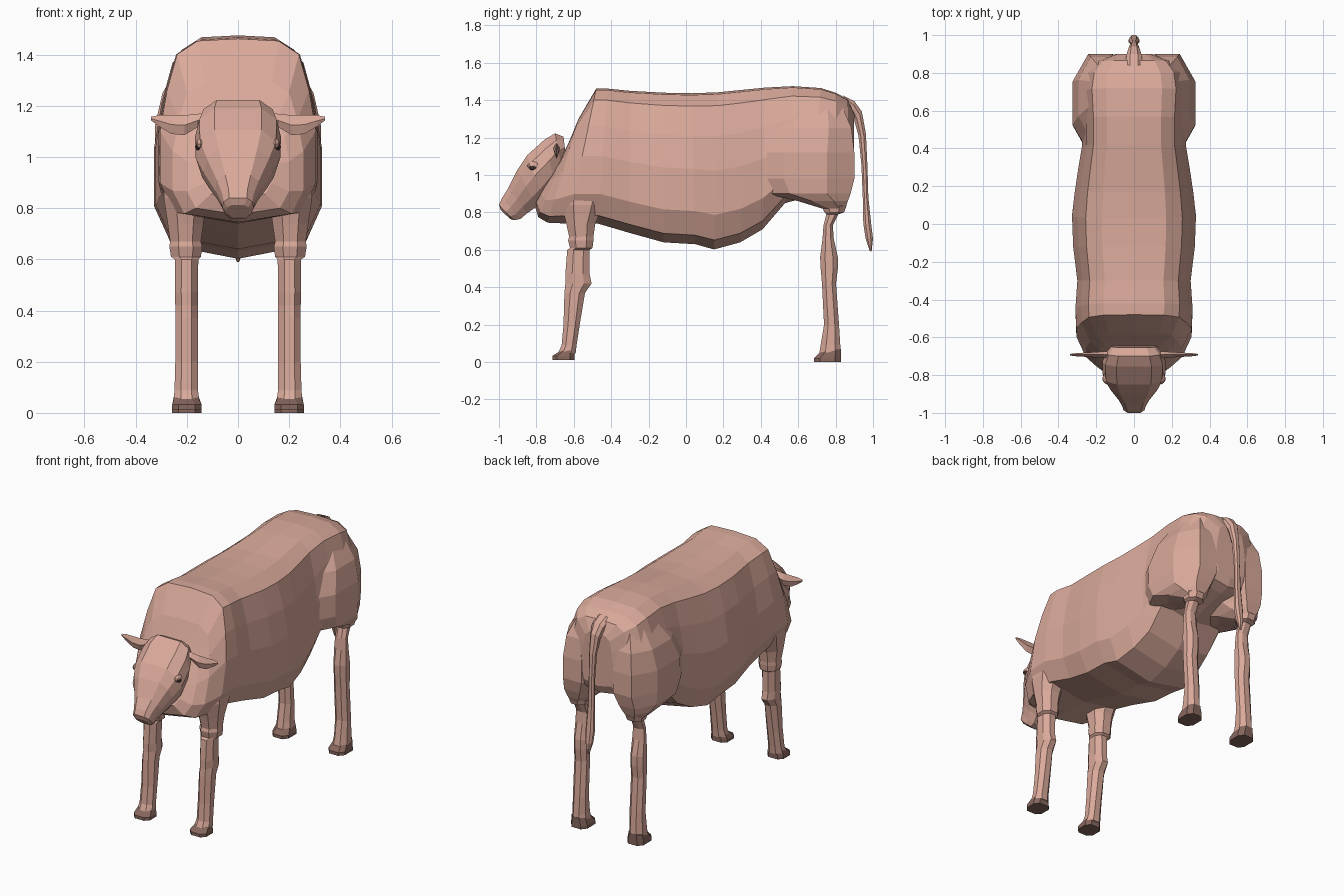
import bpy, bmesh
from mathutils import Vector


def material(name, rgb):
    m = bpy.data.materials.new(name)
    m.diffuse_color = (*rgb, 1)
    return m


HIDE = material("pink_hide", (0.70, 0.40, 0.325))
HOOF = material("brown_hoof", (0.24, 0.135, 0.11))
DARK = material("dark_eye", (0.06, 0.03, 0.025))


def finish(name, bm, mat, mirror=False):
    bmesh.ops.recalc_face_normals(bm, faces=bm.faces)
    me = bpy.data.meshes.new(name)
    bm.to_mesh(me)
    bm.free()
    me.materials.append(mat)
    ob = bpy.data.objects.new(name, me)
    bpy.context.collection.objects.link(ob)
    if mirror:
        ob.modifiers.new("mirror", 'MIRROR')
    return ob


def loft(name, rings, mat, mirror=False):
    """Skin a list of equal-length rings and cap both ends."""
    bm = bmesh.new()
    vr = [[bm.verts.new(p) for p in r] for r in rings]
    n = len(vr[0])
    for a, b in zip(vr, vr[1:]):
        for i in range(n):
            j = (i + 1) % n
            bm.faces.new((a[i], a[j], b[j], b[i]))
    bm.faces.new(vr[0])
    bm.faces.new(vr[-1])
    return finish(name, bm, mat, mirror)


def section(top, bottom, w, profile):
    """Symmetric ring between two (y, z) points; profile holds (fraction down, width share)."""
    t, b = Vector((0, *top)), Vector((0, *bottom))
    right = [t.lerp(b, f) + Vector((s * w, 0, 0)) for f, s in profile]
    left = [Vector((-p.x, p.y, p.z)) for p in reversed(right) if p.x > 1e-6]
    return right + left


def oct_ring(z, y0, y1, x0, x1, c=0.28, tilt=0.0):
    """Horizontal chamfered ring; tilt lowers the front edge."""
    dx, dy = (x1 - x0) * c, (y1 - y0) * c
    pts = [(x0 + dx, y0), (x1 - dx, y0), (x1, y0 + dy), (x1, y1 - dy),
           (x1 - dx, y1), (x0 + dx, y1), (x0, y1 - dy), (x0, y0 + dy)]
    return [(x, y, z - tilt * (y1 - y) / (y1 - y0)) for x, y in pts]


# Body: neck, barrel, belly and rump
barrel = [(0, 0), (.012, .52), (.085, .78), (.28, .91), (.5, 1), (.78, 1), (.94, .82), (1, 0)]
body = [
    ((-.66, 1.10), (-.81, .84), .13),
    ((-.62, 1.19), (-.79, .775), .20),
    ((-.575, 1.30), (-.74, .745), .255),
    ((-.48, 1.462), (-.63, .74), .305),
    ((-.42, 1.462), (-.47, .74), .31),
    ((-.30, 1.45), (-.30, .69), .30),
    ((-.12, 1.44), (-.12, .64), .322),
    ((.03, 1.437), (.05, .63), .328),
    ((.17, 1.442), (.15, .602), .315),
    ((.30, 1.455), (.29, .64), .295),
    ((.42, 1.467), (.41, .71), .275),
    ((.57, 1.475), (.53, .85), .275),
    ((.72, 1.465), (.68, .89), .285),
    ((.80, 1.44), (.81, .92), .27),
    ((.865, 1.405), (.87, .94), .21),
    ((.90, 1.33), (.895, .99), .11),
]
loft("body", [section(t, b, w, barrel) for t, b, w in body], HIDE)

# Haunches
haunch = [
    (1.38, .56, .83, .08, .22), (1.25, .45, .885, .06, .295),
    (1.12, .38, .90, .03, .325), (.98, .375, .90, .03, .325),
    (.90, .43, .88, .07, .318), (.86, .60, .865, .10, .295), (.82, .73, .85, .145, .26),
]
loft("haunch", [oct_ring(*r) for r in haunch], HIDE, True)

# Front legs with shoulder, cuff and knee
front = [
    (1.00, -.66, -.40, .10, .285), (.84, -.665, -.44, .12, .29),
    (.74, -.64, -.485, .135, .275), (.67, -.625, -.495, .145, .265),
    (.65, -.63, -.495, .14, .268), (.61, -.62, -.50, .145, .262),
    (.60, -.635, -.515, .155, .247), (.47, -.645, -.515, .157, .247),
    (.42, -.645, -.505, .157, .245), (.37, -.65, -.54, .157, .245),
    (.20, -.655, -.568, .157, .245), (.09, -.665, -.585, .157, .248),
    (.045, -.685, -.59, .15, .252),
]
loft("front_leg", [oct_ring(*r) for r in front], HIDE, True)

# Hind legs with cuff and hock
hind = [
    (.87, .72, .84, .14, .26), (.835, .725, .858, .14, .262),
    (.80, .74, .845, .145, .255), (.79, .75, .815, .165, .24),
    (.73, .735, .785, .165, .24), (.66, .73, .79, .16, .243),
    (.56, .717, .812, .157, .245), (.50, .72, .812, .157, .245),
    (.42, .727, .802, .157, .245), (.20, .738, .818, .157, .245),
    (.09, .72, .825, .157, .248), (.045, .712, .828, .15, .252),
]
loft("hind_leg", [oct_ring(*r) for r in hind], HIDE, True)

# Hooves
for name, y0, y1 in (("front_hoof", -.715, -.595), ("hind_hoof", .685, .828)):
    z = .012 if y0 < 0 else 0
    loft(name, [oct_ring(.07, y0 + .035, y1, .155, .25, .25, .015),
                oct_ring(z + .02, y0, y1, .142, .257, .22),
                oct_ring(z, y0, y1, .142, .257, .22)], HOOF, True)

# Head: crown to muzzle
face = [(0, .55), (.18, .9), (.45, 1), (.75, .85), (1, .5)]
head = [
    ((-.655, 1.205), (-.64, 1.08), .12), ((-.70, 1.223), (-.66, 1.02), .15),
    ((-.755, 1.19), (-.70, .94), .168), ((-.85, 1.105), (-.76, .86), .165),
    ((-.90, 1.03), (-.80, .83), .135), ((-.95, .93), (-.85, .795), .09),
    ((-.985, .875), (-.885, .765), .068), ((-1.0, .84), (-.92, .758), .062),
    ((-.99, .812), (-.94, .765), .045),
]
loft("head", [section(t, b, w, face) for t, b, w in head], HIDE)

# Ears
ear = [(.10, 1.145, 1.175, .016), (.16, 1.115, 1.168, .017), (.21, 1.085, 1.163, .014),
       (.26, 1.09, 1.163, .011), (.31, 1.12, 1.163, .008), (.34, 1.143, 1.157, .004)]
loft("ear", [[(x, -.692 - d, (a + b) / 2), (x, -.692, b), (x, -.692 + d, (a + b) / 2), (x, -.692, a)]
             for x, a, b, d in ear], HIDE, True)


# Eyes with brow lids
def ball(name, centre, size, mat):
    bm = bmesh.new()
    bmesh.ops.create_uvsphere(bm, u_segments=8, v_segments=6, radius=1)
    for v in bm.verts:
        v.co = Vector([c + s * k for c, s, k in zip(centre, size, v.co)])
    finish(name, bm, mat, True)


ball("eyelid", (.147, -.815, 1.05), (.018, .034, .022), HIDE)
ball("eye", (.154, -.820, 1.04), (.014, .02, .014), DARK)

# Tail: flattened root, thin middle, tuft at the end
tail = [((.84, 1.425), (.86, 1.36), .045), ((.90, 1.395), (.885, 1.33), .04),
        ((.94, 1.34), (.90, 1.29), .03), ((.962, 1.22), (.922, 1.21), .022),
        ((.97, 1.05), (.938, 1.05), .018), ((.975, .88), (.945, .88), .022),
        ((.99, .74), (.948, .74), .028), ((1.0, .66), (.96, .66), .022),
        ((.992, .59), (.982, .595), .006)]
cord = [(0, .5), (.3, 1), (.7, 1), (1, .5)]
loft("tail", [section(t, b, w, cord) for t, b, w in tail], HIDE)
